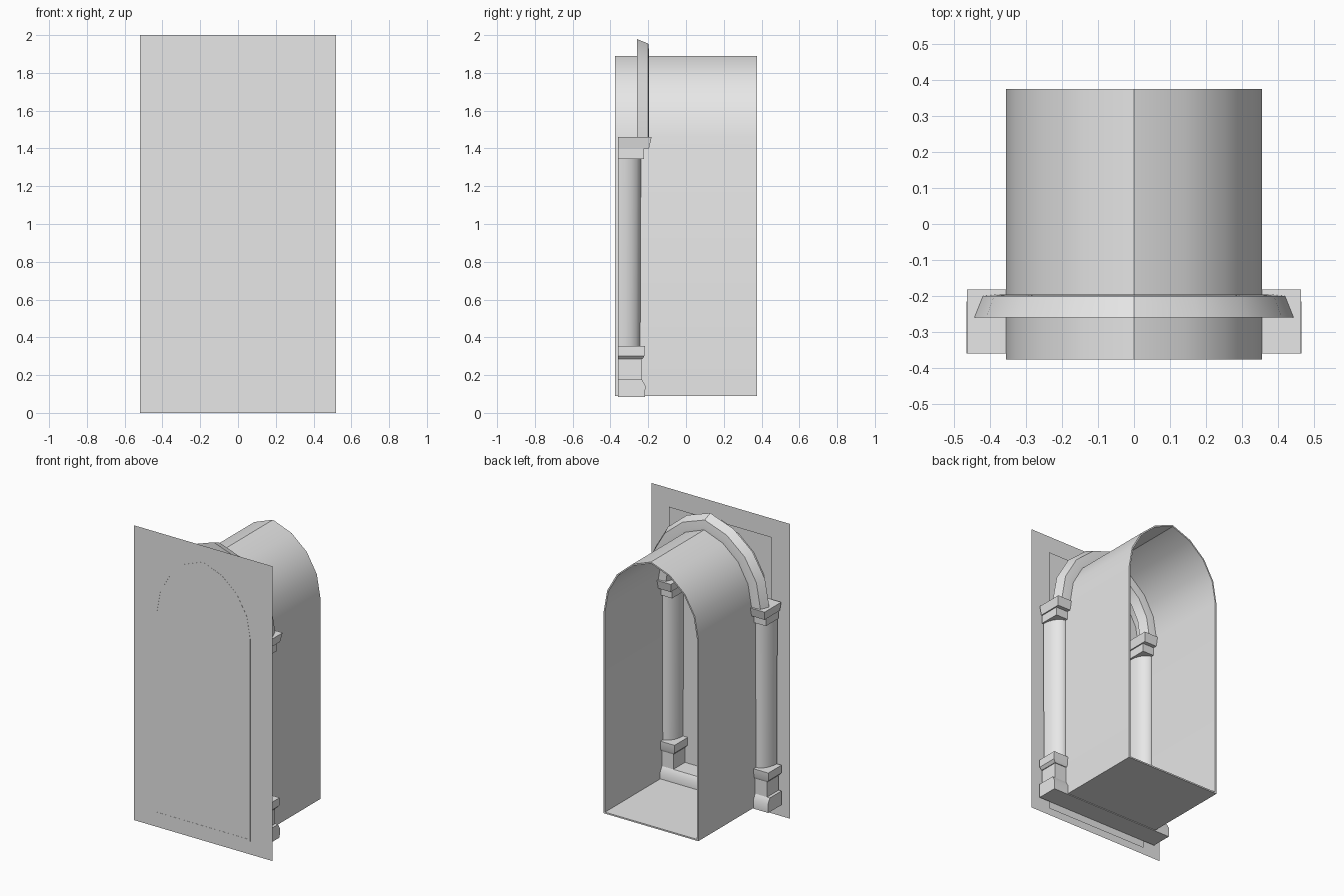
import bpy, bmesh, math

old = bpy.data.objects.get("Cube")
if old:
    bpy.data.objects.remove(old, do_unlink=True)

stone = bpy.data.materials.new("light_grey_stone")
stone.use_nodes = True
grey = (0.8, 0.8, 0.8, 1)
stone.diffuse_color = grey
stone.node_tree.nodes["Principled BSDF"].inputs["Base Color"].default_value = grey

HALF, FLOOR, SPRING, RISE = 0.355, 0.09, 1.46, 0.43
SHIFT = (RISE ** 2 - HALF ** 2) / (2 * HALF)   # arc centres lie past the middle
RADIUS = HALF + SHIFT
FRONT, BACK, SEAT = -0.375, 0.375, -0.36       # SEAT: front face of the trim


def loft(name, rings, loop=False, caps=True):
    """Join rings of equal length into one surface."""
    bm = bmesh.new()
    rows = [[bm.verts.new(p) for p in ring] for ring in rings]
    n = len(rows[0])
    for i in range(len(rows) if loop else len(rows) - 1):
        a, b = rows[i], rows[(i + 1) % len(rows)]
        for j in range(n):
            k = (j + 1) % n
            bm.faces.new((a[j], a[k], b[k], b[j]))
    if caps and not loop:
        bm.faces.new(rows[0])
        bm.faces.new(rows[-1])
    bmesh.ops.recalc_face_normals(bm, faces=bm.faces[:])
    return finish(name, bm)


def finish(name, bm):
    mesh = bpy.data.meshes.new(name)
    bm.to_mesh(mesh)
    bm.free()
    mesh.materials.append(stone)
    obj = bpy.data.objects.new(name, mesh)
    bpy.context.collection.objects.link(obj)
    bpy.ops.object.select_all(action='DESELECT')
    obj.select_set(True)
    bpy.context.view_layer.objects.active = obj
    bpy.ops.object.shade_smooth_by_angle(angle=math.radians(32))
    return obj


def pointed_arch(d, steps=4):
    """Pointed arch offset by d, from the +x springing over to -x."""
    r = RADIUS + d
    top = math.acos(SHIFT / r)
    side = [(r * math.cos(top * i / steps) - SHIFT,
             SPRING + r * math.sin(top * i / steps)) for i in range(steps + 1)]
    side[-1] = (0, side[-1][1])
    return side + [(-x, z) for x, z in side[-2::-1]]


def panel(name, half, z0, z1, y):
    bm = bmesh.new()
    bm.faces.new([bm.verts.new(p) for p in
                  ((-half, y, z0), (half, y, z0), (half, y, z1), (-half, y, z1))])
    finish(name, bm)


# Flat front sheet and the smaller sheet behind it
panel("front_panel", 0.52, 0, 2, FRONT)
panel("backing_panel", 0.385, 0.04, 1.88, FRONT + 0.01)


# Thin walled vaulted passage, open at the back
def passage_ring(d, y):
    low = FLOOR - d
    pts = [(-HALF - d, low), (HALF + d, low)] + pointed_arch(d)
    return [(x, y, z) for x, z in pts]


WALL = -0.01
loft("vaulted_passage", [passage_ring(0, FRONT - 0.001), passage_ring(0, BACK),
                         passage_ring(WALL, BACK), passage_ring(WALL, FRONT - 0.001)],
     loop=True)

# Arch moulding straddling the passage wall
section = [(0.088, -0.26), (0.064, -0.2), (0.02, -0.195),
           (-0.02, -0.195), (-0.064, -0.2), (-0.088, -0.26)]
lines = [[(x, y, z) for x, z in pointed_arch(d)] for d, y in section]
loft("arch_moulding", list(zip(*lines)))

# Sill running between and under the columns
sill = [(SEAT, 0.085), (-0.217, 0.085), (-0.215, 0.145), (-0.235, 0.18), (SEAT, 0.18)]
loft("sill", [[(x, y, z) for y, z in sill] for x in (-0.465, 0.465)])


def block(name, cx, levels):
    """Stack of rectangles; each level is (z, half width, back y)."""
    loft(name, [[(cx - w, SEAT, z), (cx + w, SEAT, z), (cx + w, y, z), (cx - w, y, z)]
                for z, w, y in levels])


def shaft(name, cx, levels, steps=10):
    """Half round shaft; each level is (z, half width, depth)."""
    loft(name, [[(cx + w * math.cos(math.pi * i / steps),
                  SEAT + depth * math.sin(math.pi * i / steps), z)
                 for i in range(steps + 1)] for z, w, depth in levels])


# Pair of columns
for label, cx in (("left", 0.352), ("right", -0.352)):
    block(label + "_pedestal", cx, [(0.17, 0.092, -0.235), (0.29, 0.092, -0.235)])
    block(label + "_base_block", cx, [(0.285, 0.097, -0.23), (0.302, 0.113, -0.22),
                                      (0.355, 0.113, -0.218)])
    shaft(label + "_shaft", cx, [(0.35, 0.078, 0.118), (1.35, 0.082, 0.122)])
    block(label + "_neck", cx, [(1.345, 0.092, -0.222), (1.4, 0.092, -0.222)])
    block(label + "_capital", cx, [(1.4, 0.1, -0.196), (1.46, 0.111, -0.182)])
